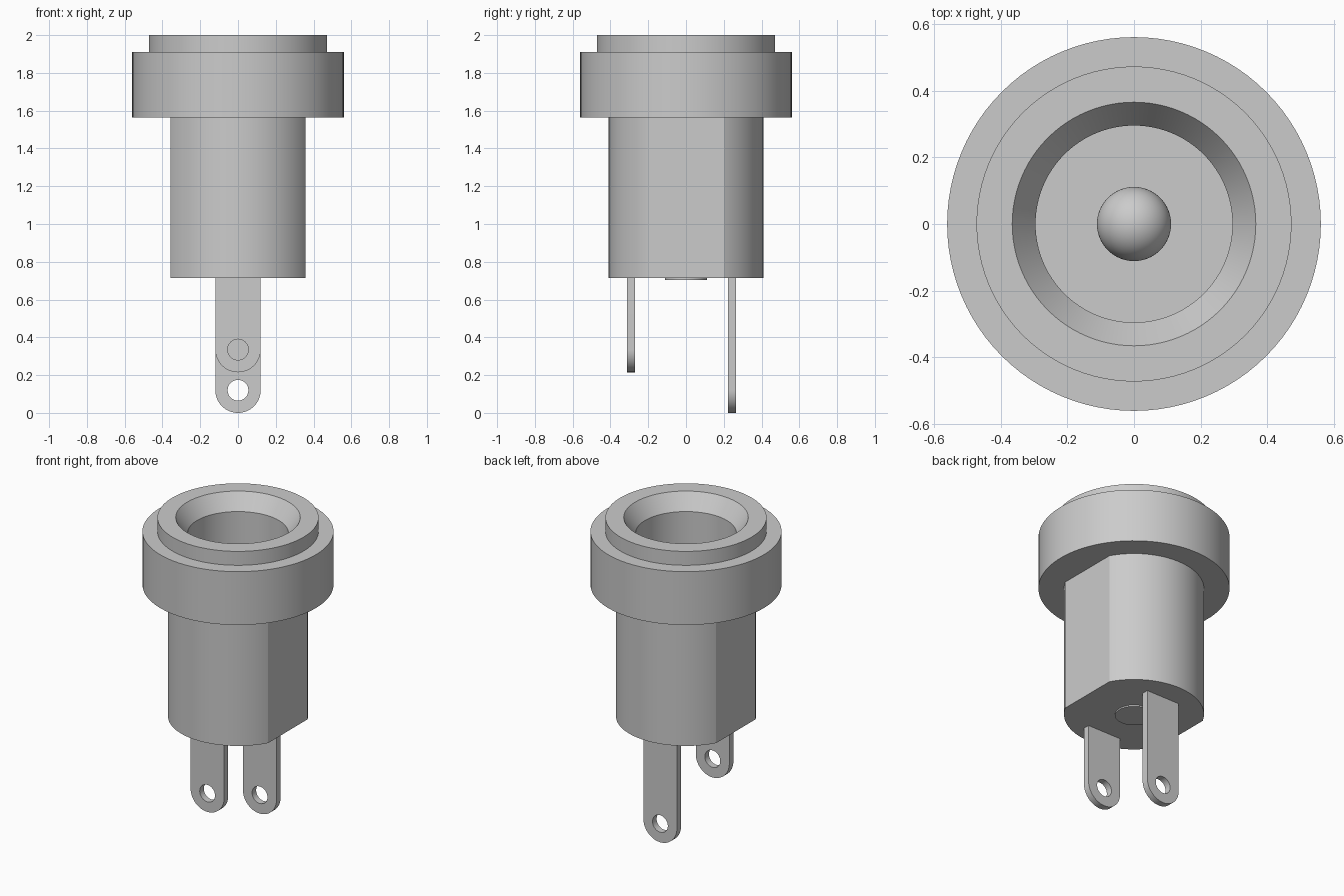
import bpy, bmesh
from math import sin, cos, pi, radians

cube = bpy.data.objects.get("Cube")
if cube:
    bpy.data.objects.remove(cube, do_unlink=True)

GREY = (0.6, 0.6, 0.6, 1)
grey = bpy.data.materials.new("light grey")
grey.use_nodes = True
grey.diffuse_color = GREY
grey.node_tree.nodes["Principled BSDF"].inputs["Base Color"].default_value = GREY

SEGMENTS = 96
BODY_BOTTOM, BODY_TOP, FLOOR = 0.713, 1.565, 0.82
BORE, FLAT_X = 0.295, 0.357
PIN_R, PIN_SHOULDER = 0.111, 1.6


def smooth(obj):
    bpy.ops.object.select_all(action='DESELECT')
    obj.select_set(True)
    bpy.context.view_layer.objects.active = obj
    bpy.ops.object.shade_smooth_by_angle(angle=radians(20))


def lathe(name, profile, closed=False, flats=None):
    """Spin an (r, z) profile about z, optionally slicing flats at +-x."""
    bm = bmesh.new()
    verts = [bm.verts.new((r, 0, z)) for r, z in profile]
    edges = [bm.edges.new(pair) for pair in zip(verts, verts[1:])]
    if closed:
        edges.append(bm.edges.new((verts[-1], verts[0])))
    bmesh.ops.spin(bm, geom=verts + edges, cent=(0, 0, 0), axis=(0, 0, 1),
                   angle=2 * pi, steps=SEGMENTS, use_duplicate=False)
    bmesh.ops.remove_doubles(bm, verts=bm.verts[:], dist=0.0005)
    for side in (1, -1) if flats else ():
        bmesh.ops.bisect_plane(bm, geom=bm.verts[:] + bm.edges[:] + bm.faces[:],
                               plane_co=(side * flats, 0, 0), plane_no=(side, 0, 0),
                               clear_outer=True)
        rim = [e for e in bm.edges if e.is_boundary]
        bmesh.ops.holes_fill(bm, edges=rim, sides=0)
    bmesh.ops.recalc_face_normals(bm, faces=bm.faces[:])
    mesh = bpy.data.meshes.new(name)
    bm.to_mesh(mesh)
    bm.free()
    obj = bpy.data.objects.new(name, mesh)
    bpy.context.collection.objects.link(obj)
    mesh.materials.append(grey)
    smooth(obj)
    return obj


def arc(radius, z, start, end, steps):
    return [(radius * cos(start + (end - start) * i / steps),
             z + radius * sin(start + (end - start) * i / steps))
            for i in range(steps + 1)]


def terminal(name, y, bottom):
    """Round-ended solder tab with a hole."""
    half = 0.12
    centre = bottom + half
    top = BODY_BOTTOM + 0.03
    outline = [(half, top), (-half, top)] + arc(half, centre, pi, 2 * pi, 32)
    hole = arc(0.055, centre, 0, 2 * pi, 32)[:-1]
    curve = bpy.data.curves.new(name, 'CURVE')
    curve.dimensions = '2D'
    curve.fill_mode = 'BOTH'
    curve.extrude = 0.021
    for loop in (outline, hole):
        spline = curve.splines.new('POLY')
        spline.points.add(len(loop) - 1)
        for point, (x, z) in zip(spline.points, loop):
            point.co = (x, z, 0, 1)
        spline.use_cyclic_u = True
    curve.materials.append(grey)
    obj = bpy.data.objects.new(name, curve)
    obj.location.y = y
    obj.rotation_euler.x = pi / 2
    bpy.context.collection.objects.link(obj)
    bpy.ops.object.select_all(action='DESELECT')
    obj.select_set(True)
    bpy.context.view_layer.objects.active = obj
    bpy.ops.object.convert(target='MESH')
    smooth(bpy.context.view_layer.objects.active)


# Flanged head with raised rim and chamfered mouth
lathe("flange_head", [(BORE, BODY_TOP), (0.56, BODY_TOP), (0.56, 1.91), (0.472, 1.91),
                      (0.472, 2), (0.365, 2), (BORE, 1.9)], closed=True)

# Barrel with two flat sides and a blind bore
lathe("barrel", [(0, BODY_BOTTOM), (0.41, BODY_BOTTOM), (0.41, BODY_TOP),
                 (BORE, BODY_TOP), (BORE, FLOOR), (0, FLOOR)], flats=FLAT_X)

# Centre pin with domed tip, its base showing just below the barrel
lathe("centre_pin", [(0, BODY_BOTTOM - 0.009), (PIN_R, BODY_BOTTOM - 0.009)]
      + arc(PIN_R, PIN_SHOULDER, 0, pi / 2, 16))

# Solder terminals
terminal("front_terminal", -0.292, 0.215)
terminal("back_terminal", 0.243, 0)
